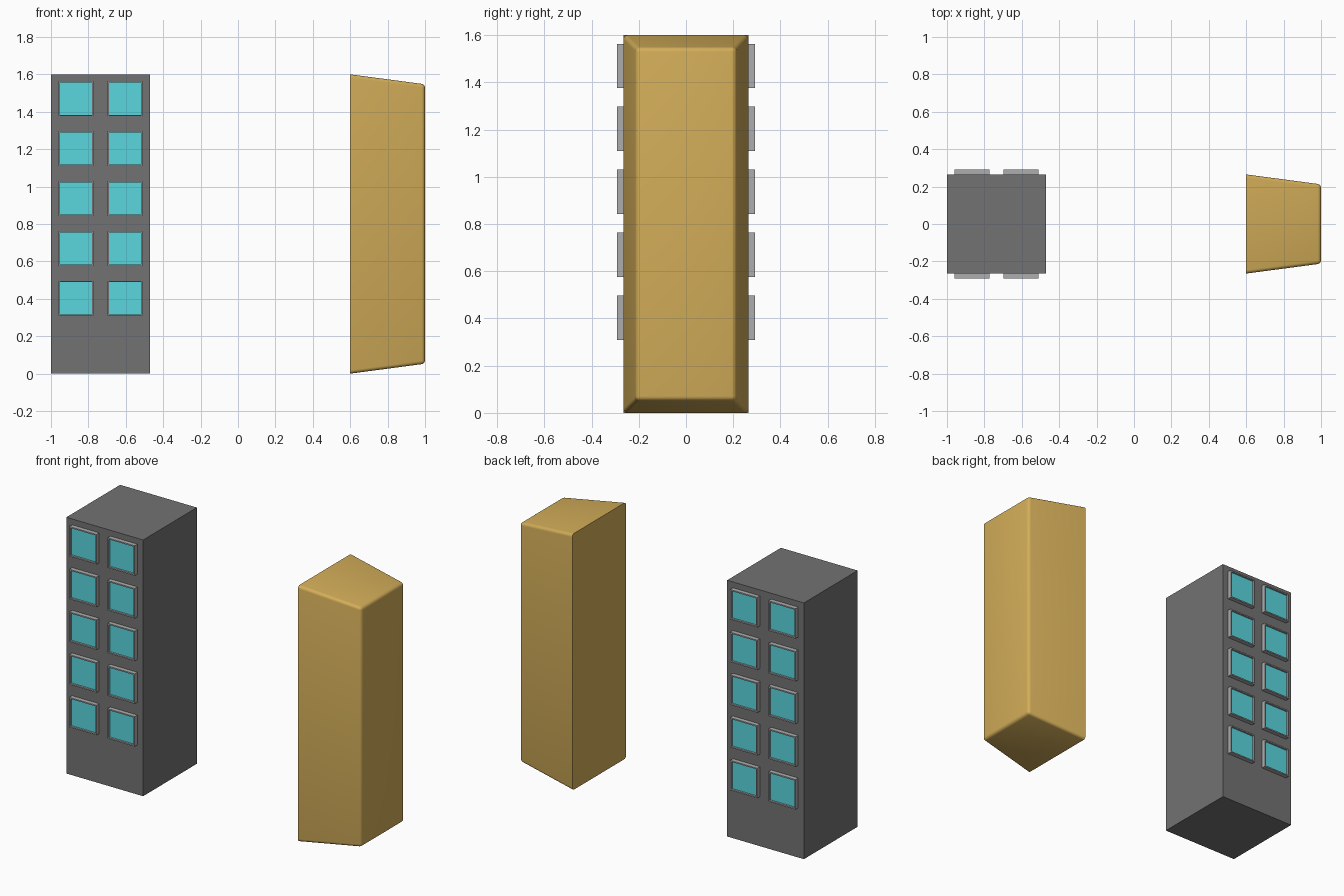
import bpy, bmesh

if "Cube" in bpy.data.objects:
    bpy.data.objects.remove(bpy.data.objects["Cube"])


def make_object(name, bm, mat=None):
    bmesh.ops.recalc_face_normals(bm, faces=bm.faces)
    mesh = bpy.data.meshes.new(name)
    bm.to_mesh(mesh)
    bm.free()
    obj = bpy.data.objects.new(name, mesh)
    bpy.context.collection.objects.link(obj)
    if mat:
        mesh.materials.append(mat)
    return obj


def material(name, color):
    mat = bpy.data.materials.new(name)
    mat.diffuse_color = color
    mat.use_nodes = True
    mat.node_tree.nodes["Principled BSDF"].inputs["Base Color"].default_value = mat.diffuse_color
    return mat


def box(bm, center, size):
    verts = bmesh.ops.create_cube(bm, size=1)["verts"]
    bmesh.ops.scale(bm, vec=size, verts=verts)
    bmesh.ops.translate(bm, vec=center, verts=verts)
    return verts


wall_grey = material("wall_grey", (0.17, 0.17, 0.17, 1))
frame_grey = material("frame_grey", (0.42, 0.42, 0.43, 1))
glass_blue = material("glass_blue", (0.1, 0.68, 0.74, 1))
gold = material("gold", (0.65, 0.42, 0.1, 1))

# Grey tower
HALF = 0.265
TOWER_X = -1 + HALF
bm = bmesh.new()
box(bm, (TOWER_X, 0, 0.8), (2 * HALF, 2 * HALF, 1.6))
make_object("tower", bm, wall_grey)

# Windows on front and back: raised frame with recessed pane
W, BORDER, PROUD, RECESS = 0.187, 0.011, 0.027, 0.012
for side, label in ((-1, "front"), (1, "back")):
    for row in range(5):
        for col in (-1, 1):
            x, z = TOWER_X + col * 0.132, 0.403 + row * 0.2667
            bm = bmesh.new()
            box(bm, (x, side * (HALF + PROUD / 2), z), (W, PROUD, W))
            bm.normal_update()
            outer = [f for f in bm.faces if f.normal.y * side > 0.9]
            bmesh.ops.inset_region(bm, faces=outer, thickness=BORDER)
            pane = bmesh.ops.extrude_face_region(bm, geom=outer)["geom"]
            bmesh.ops.delete(bm, geom=outer, context="FACES_ONLY")
            bmesh.ops.translate(bm, vec=(0, -side * RECESS, 0),
                                verts=[g for g in pane if isinstance(g, bmesh.types.BMVert)])
            for g in pane:
                if isinstance(g, bmesh.types.BMFace):
                    g.material_index = 1
            window = make_object(f"{label}_window_{row}_{'left' if col < 0 else 'right'}", bm, frame_grey)
            window.data.materials.append(glass_blue)

# Gold block tapering towards +x, edges rounded except around the flat base face
bm = bmesh.new()
for v in box(bm, (0.8, 0, 0.8), (0.4, 2 * HALF, 1.6)):
    if v.co.x > 0.8:
        v.co.y *= 0.8
        v.co.z += 0.053 if v.co.z < 0.8 else -0.053
edges = [e for e in bm.edges if max(v.co.x for v in e.verts) > 0.8]
bmesh.ops.bevel(bm, geom=edges, offset=0.018, segments=4, profile=0.5, affect="EDGES")
block = make_object("tapered_block", bm, gold)
bpy.context.view_layer.objects.active = block
block.select_set(True)
bpy.ops.object.shade_smooth_by_angle()
